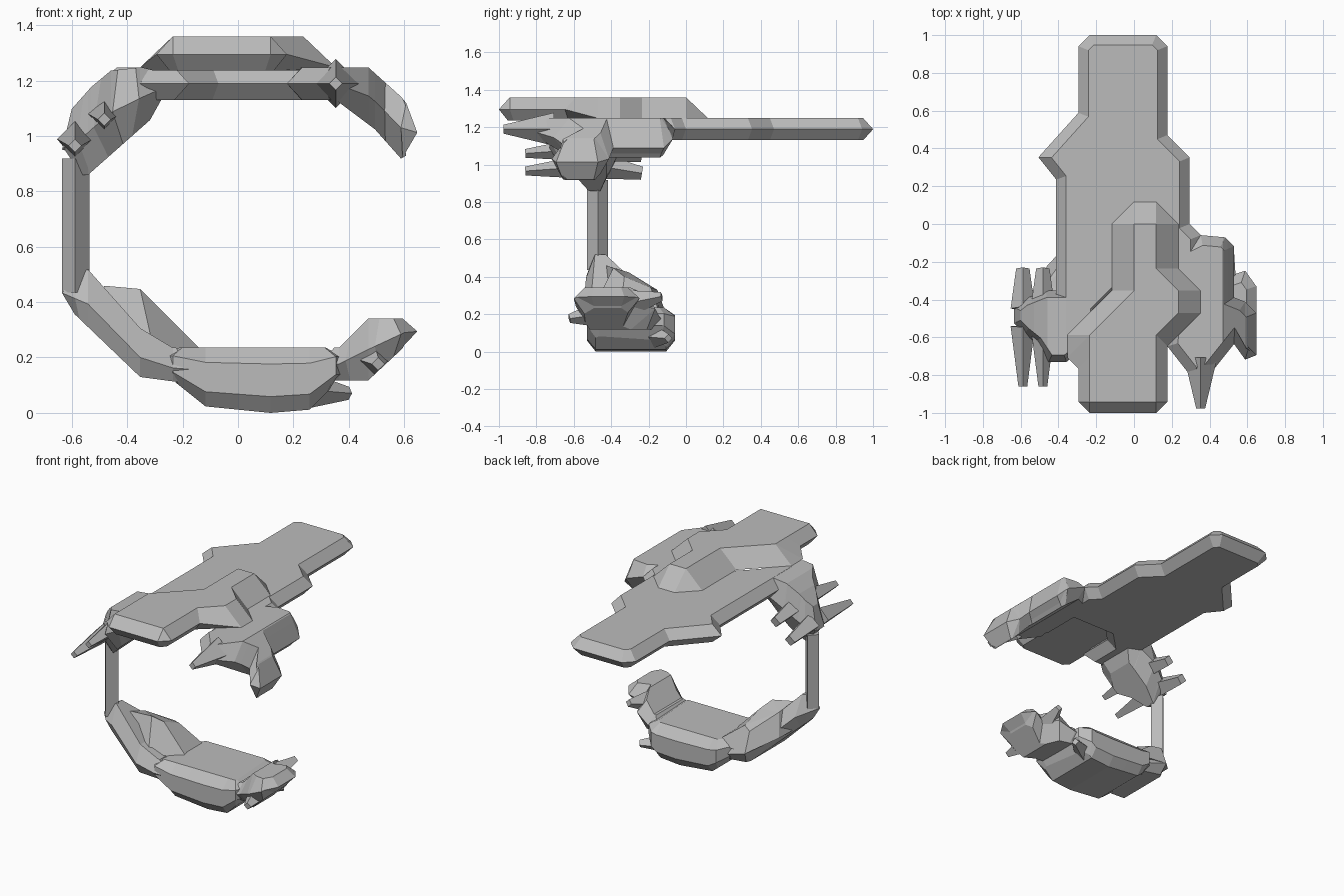
import bpy
import bmesh
from mathutils import Vector

UNIT = 0.1177  # every part is laid out on a coarse grid of this size

default_cube = bpy.data.objects.get("Cube")
if default_cube:
    bpy.data.objects.remove(default_cube, do_unlink=True)

grey = bpy.data.materials.new("plain_grey")
grey.use_nodes = True
grey.diffuse_color = (0.5, 0.5, 0.5, 1)
shader = next(n for n in grey.node_tree.nodes if n.type == "BSDF_PRINCIPLED")
shader.inputs["Base Color"].default_value = grey.diffuse_color


def finish(name, bm):
    """Turn grid coordinates into a flat shaded object."""
    bmesh.ops.remove_doubles(bm, verts=bm.verts, dist=0.001)
    bmesh.ops.recalc_face_normals(bm, faces=bm.faces)
    bmesh.ops.scale(bm, vec=Vector((UNIT, UNIT, UNIT)), verts=bm.verts)
    mesh = bpy.data.meshes.new(name)
    bm.to_mesh(mesh)
    bm.free()
    mesh.materials.append(grey)
    obj = bpy.data.objects.new(name, mesh)
    bpy.context.collection.objects.link(obj)
    return obj


def loft(rings):
    """Skin a stack of rings that share a vertex count and cap both ends."""
    bm = bmesh.new()
    loops = [[bm.verts.new(p) for p in ring] for ring in rings]
    count = len(loops[0])
    for low, high in zip(loops, loops[1:]):
        for i in range(count):
            j = (i + 1) % count
            bm.faces.new((low[i], low[j], high[j], high[i]))
    bm.faces.new(loops[0])
    bm.faces.new(loops[-1])
    bmesh.ops.triangulate(bm, faces=[f for f in bm.faces if len(f.verts) > 4])
    return bm


def inset(outline, amount):
    """Move each side of a counter-clockwise outline inwards."""
    points = [Vector(p) for p in outline]
    result = []
    for i, point in enumerate(points):
        before = (point - points[i - 1]).normalized()
        after = (points[(i + 1) % len(points)] - point).normalized()
        normal_a = Vector((-before.y, before.x))
        normal_b = Vector((-after.y, after.x))
        miter = (normal_a + normal_b) / max(0.6, 1 + normal_a.dot(normal_b))
        result.append(point + miter * amount)
    return result


def height_at(profile, x):
    """Read a height from a piecewise straight profile along x."""
    if x <= profile[0][0]:
        return profile[0][1]
    for (xa, za), (xb, zb) in zip(profile, profile[1:]):
        if x <= xb:
            return za + (zb - za) * (x - xa) / (xb - xa)
    return profile[-1][1]


def shell(name, outline, bottom, top, layers):
    """Chamfered plate bent between a bottom and a top profile."""
    rings = [[(p.x, p.y, level) for p in inset(outline, amount)]
             for level, amount in layers]
    bm = loft(rings)
    for x in sorted({p[0] for p in bottom + top}):
        geometry = bm.verts[:] + bm.edges[:] + bm.faces[:]
        bmesh.ops.bisect_plane(bm, geom=geometry, plane_co=(x, 0, 0),
                               plane_no=(1, 0, 0))
    for v in bm.verts:
        low, high = height_at(bottom, v.co.x), height_at(top, v.co.x)
        v.co.z = low + (high - low) * v.co.z
    return finish(name, bm)


def prong(name, base, tip, radius, end_radius=0.2):
    """Short four-sided tapering claw."""
    base, tip = Vector(base), Vector(tip)
    axis = tip - base
    bm = bmesh.new()
    bmesh.ops.create_cone(bm, cap_ends=True, segments=4, radius1=radius,
                          radius2=end_radius, depth=axis.length)
    turn = axis.to_track_quat("Z", "Y").to_matrix()
    bmesh.ops.rotate(bm, cent=(0, 0, 0), matrix=turn, verts=bm.verts)
    bmesh.ops.translate(bm, vec=(base + tip) / 2, verts=bm.verts)
    return finish(name, bm)


HEXAGONAL = [(0, 0.45), (0.5, 0), (1, 0.45)]
BOXY = [(0, 0.4), (0.25, 0), (0.75, 0), (1, 0.5)]
STRAIGHT = [(0, 0), (1, 0)]

# Long flat plate with an open slot at the front of its underside
plate = [(-3, -6), (-1.5, -6), (-1.5, -4), (-0.6, -3.1), (1.5, -3.1),
         (1.5, -5.5), (3, -5), (3, -0.5), (2.5, 0), (2.5, 3), (1.5, 4),
         (1.5, 8), (1, 8.5), (-2, 8.5), (-2.5, 8), (-2.5, 5), (-4.3, 3),
         (-3.5, 2), (-3.5, -5)]
shell("main_plate", plate, [(0, 9.6)], [(0, 10.6)], HEXAGONAL)

# Raised plate over the front half, with a wide slope at its back
rim = [(-2, -8.5), (1, -8.5), (1.5, -8), (1.5, -5.5), (3, -4), (3, -3),
       (2, -2), (2, 0), (1, 1), (0, 1), (-1, 0), (-1, -3), (-3, -5),
       (-3, -6), (-2.5, -6.5), (-2.5, -8)]
crown = [(-2, -8), (1, -8), (1, -8), (1, -5), (2, -4), (2, -3), (1, -2),
         (1, 0), (1, 0), (0, 0), (0, 0), (0, -3), (-2, -5), (-2, -5),
         (-2, -6), (-2, -8)]
rings = [[(p.x, p.y, 10.5) for p in inset(rim, 0.4)],
         [(x, y, 11 if y < -5 and x > -3 else 10.6) for x, y in rim],
         [(x, y, 11.55) for x, y in crown]]
finish("raised_plate", loft(rings))

# Wings that bend down on both sides
shell("left_wing",
      [(1.5, -5.5), (2.6, -6.9), (3.3, -6.9), (4.5, -5.4), (5, -6.1),
       (5.5, -5.9), (5.5, -4), (5, -3.5), (4.5, -3.3), (4.5, -1),
       (4.1, -0.6), (3, -0.5), (2, -1)],
      [(2, 9.6), (3, 9.6), (4.2, 8.7), (5, 7.8), (5.5, 8.1)],
      [(2, 10.6), (4, 10.6), (5, 9.7), (5.5, 9.1)], HEXAGONAL)
prong("left_wing_spike", (3, -6, 10.1), (3, -8.3, 10.1), 0.75)

shell("right_wing",
      [(-5.5, -4.5), (-5, -5), (-4.5, -5.4), (-3.9, -6.3), (-3, -6.3),
       (-2, -5.5), (-2, -3), (-3, -2.9), (-4, -2.9), (-5, -3.3), (-5.5, -3.7)],
      [(-5.5, 7.3), (-4.6, 7.3), (-2, 9.6)],
      [(-5.5, 8.6), (-5.3, 9.1), (-4.5, 10), (-3.9, 10.5), (-3, 10.6)],
      [(0, 0.7), (0.5, 0.1), (1, 0.4)])
for label, x, z in (("outer", -5, 8.2), ("inner", -4.1, 9)):
    prong(label + "_front_claw", (x, -4.6, z + 0.2), (x, -7.3, z), 0.55)
    prong(label + "_back_claw", (x, -3.8, z + 0.2), (x, -2, z - 0.1), 0.55, 0.3)

# Upright post joining the upper and lower halves
shell("post", [(-5.4, -4), (-5, -4.5), (-4.55, -4), (-5, -3.55)],
      [(0, 3.7)], [(0, 7.8)], STRAIGHT)

# Lower half: right arm with a mound at its back, hull and left arm
shell("lower_right_arm",
      [(-5.4, -4.1), (-5, -4.5), (-3, -4.7), (-1.5, -4.5), (-1.5, -1),
       (-3, -0.9), (-4, -2.3), (-5, -3.5)],
      [(-5.4, 3.4), (-3, 1.1), (-1.5, 0.9)],
      [(-5.4, 4.1), (-4.6, 4.4), (-3, 2.6), (-2, 2)],
      [(0, 0.3), (0.4, 0), (1, 0.4)])
mound_base = [(-4.5, -3.9, 2.6), (-2.6, -4.2, 2), (-0.9, -3, 1.7),
              (-0.9, -1.2, 1.7), (-3, -0.9, 1.7), (-4.2, -2.2, 2.4)]
mound_top = [(-4.1, -3.6, 3.9), (-3, -3.3, 3.8), (-2.6, -2.8, 3.4),
             (-2.5, -1.6, 2.9), (-3, -1.3, 2.8), (-3.9, -2.6, 3.6)]
finish("lower_right_mound", loft([mound_base, mound_top]))

shell("lower_hull",
      [(-2, -4.5), (3, -4.5), (3.2, -4), (3, -1), (2.5, -0.5), (-1.5, -0.5),
       (-2.3, -1.5), (-2.3, -4)],
      [(-2, 1), (-1, 0.2), (1, 0), (2.2, 0.1), (3, 0.9)], [(0, 2)], BOXY)
prong("hull_spike", (2, -1.6, 0.7), (3.4, -0.8, 0.6), 0.6)
shell("lower_left_arm",
      [(2.5, -4.4), (3.3, -4.5), (4.2, -5), (5, -5.1), (5.5, -4.3),
       (5.5, -2.8), (5, -2.1), (4.4, -2.3), (4, -1.4), (2.5, -1)],
      [(2.5, 1), (4, 1), (5.5, 2.4)],
      [(2.5, 2), (3.1, 2), (4, 2.9), (5.1, 2.9), (5.5, 2.6)], HEXAGONAL)
prong("lower_left_front_claw", (4.1, -4, 1.7), (4.3, -5.3, 1.5), 0.6)
prong("lower_left_back_claw", (4, -2.5, 2.2), (4.3, -1.1, 2.5), 0.6)
